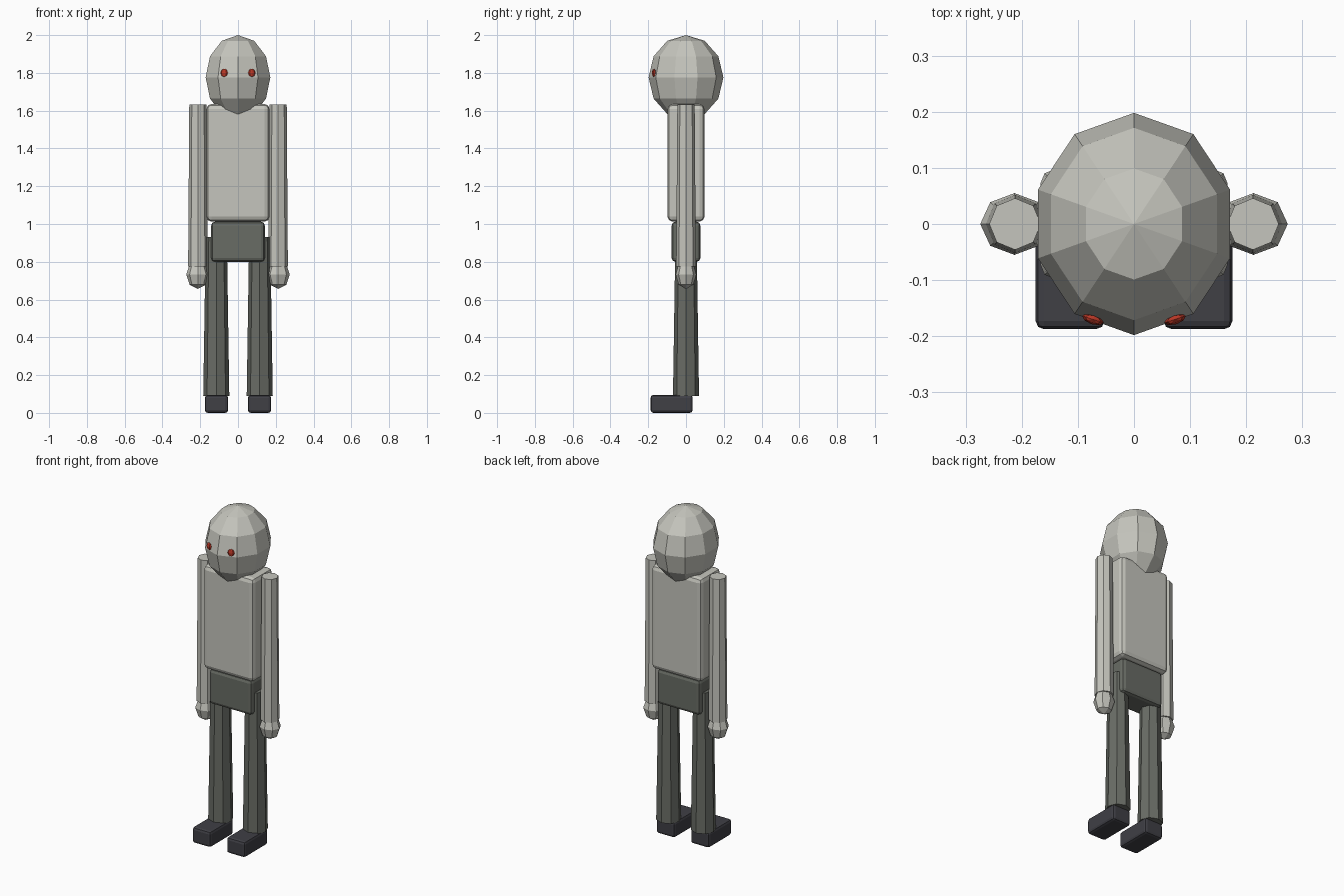
import bpy, bmesh
from math import radians
from mathutils import Matrix, Vector

cube = bpy.data.objects.get("Cube")
if cube:
    bpy.data.objects.remove(cube, do_unlink=True)


def material(name, rgb):
    m = bpy.data.materials.new(name)
    m.use_nodes = True
    m.diffuse_color = (*rgb, 1)
    m.node_tree.nodes["Principled BSDF"].inputs["Base Color"].default_value = (*rgb, 1)
    return m


skin = material("pale grey", (0.56, 0.56, 0.51))
cloth = material("dark olive grey", (0.14, 0.15, 0.13))
leather = material("charcoal", (0.05, 0.05, 0.06))
red = material("red", (0.5, 0.04, 0.02))


def finish(bm, name, mat, place=Matrix()):
    mesh = bpy.data.meshes.new(name)
    bm.to_mesh(mesh)
    bm.free()
    mesh.materials.append(mat)
    obj = bpy.data.objects.new(name, mesh)
    obj.matrix_world = place
    bpy.context.collection.objects.link(obj)
    return obj


def box(name, mat, centre, size, bevel):
    bm = bmesh.new()
    bmesh.ops.create_cube(bm, size=1)
    bmesh.ops.scale(bm, vec=size, verts=bm.verts)
    obj = finish(bm, name, mat, Matrix.Translation(centre))
    mod = obj.modifiers.new("rounded edges", "BEVEL")
    mod.width = bevel
    mod.segments = 2


def ball(name, mat, centre, radii, segments, rings, turn=0):
    bm = bmesh.new()
    bmesh.ops.create_uvsphere(bm, u_segments=segments, v_segments=rings, radius=1)
    bmesh.ops.scale(bm, vec=radii, verts=bm.verts)
    finish(bm, name, mat, Matrix.Translation(centre) @ Matrix.Rotation(radians(turn), 4, "Z"))


def limb(name, mat, x, bottom, top, r_bottom, r_top):
    bm = bmesh.new()
    bmesh.ops.create_cone(bm, cap_ends=True, segments=8, radius1=r_bottom,
                          radius2=r_top, depth=top - bottom)
    finish(bm, name, mat, Matrix.Translation(Vector((x, 0, (top + bottom) / 2))))


# Head, trunk and hips
ball("head", skin, (0, 0, 1.776), (0.18, 0.198, 0.224), 10, 6)
box("torso", skin, (0, 0, 1.324), (0.334, 0.196, 0.622), 0.026)
box("hips", cloth, (0, 0, 0.906), (0.284, 0.152, 0.212), 0.02)

# Paired parts
for side, s in (("left", 1), ("right", -1)):
    ball(side + "_eye", red, (0.073 * s, -0.17, 1.8), (0.02, 0.009, 0.022), 8, 4, 18 * s)
    limb(side + "_arm", skin, 0.212 * s, 0.775, 1.632, 0.052, 0.046)
    ball(side + "_hand", skin, (0.213 * s, 0, 0.733), (0.061, 0.055, 0.077), 8, 4)
    limb(side + "_leg", cloth, 0.115 * s, 0.09, 0.93, 0.069, 0.056)
    box(side + "_foot", leather, (0.114 * s, -0.076, 0.0475), (0.123, 0.223, 0.095), 0.015)
